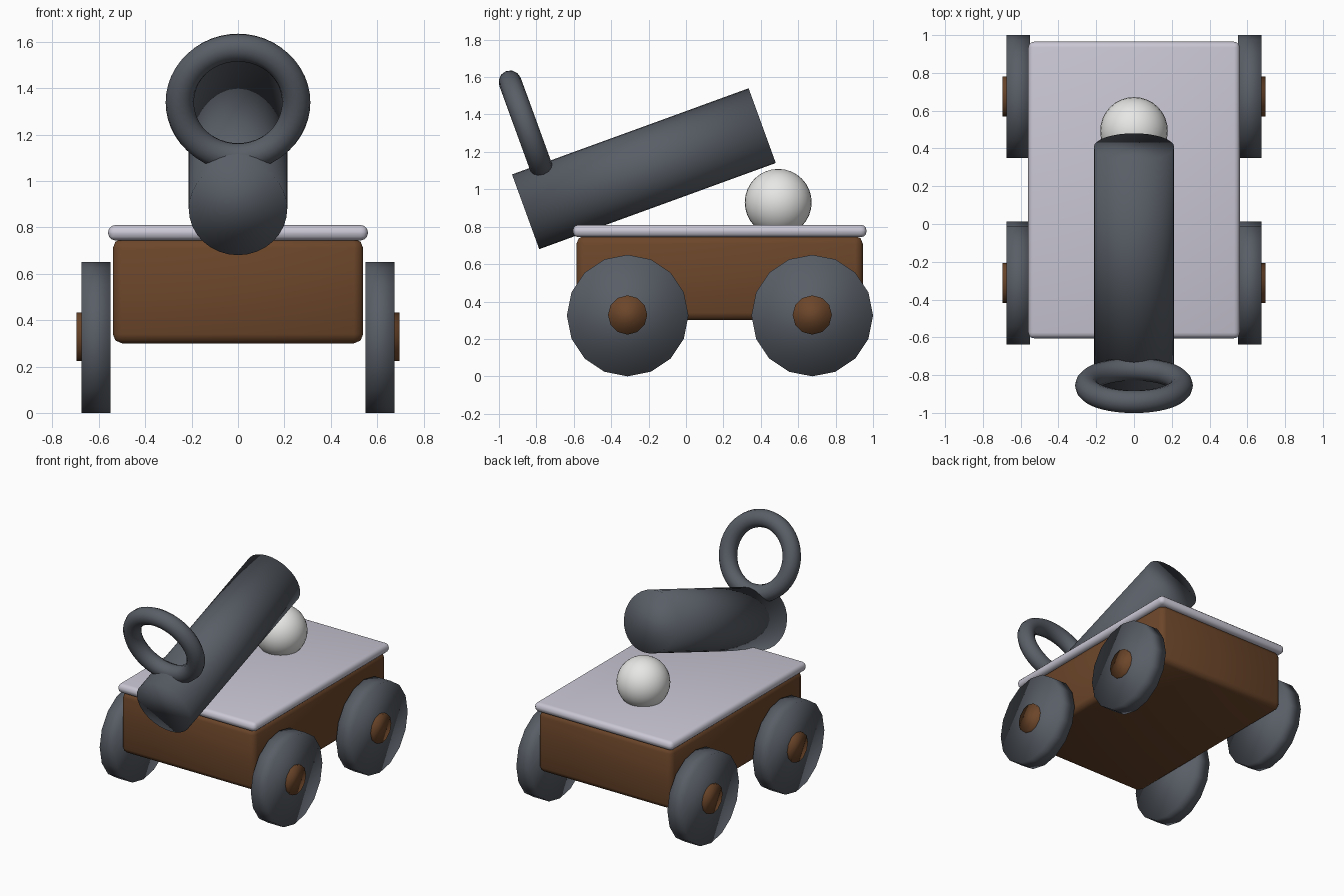
import bpy
from math import radians, pi

if "Cube" in bpy.data.objects:
    bpy.data.objects.remove(bpy.data.objects["Cube"], do_unlink=True)


def make_material(name, rgb):
    mat = bpy.data.materials.new(name)
    mat.use_nodes = True
    colour = (*rgb, 1)
    mat.diffuse_color = colour
    mat.node_tree.nodes["Principled BSDF"].inputs["Base Color"].default_value = colour
    return mat


wood = make_material("brown_wood", (0.15, 0.061, 0.023))
iron = make_material("dark_iron", (0.10, 0.113, 0.135))
deck_grey = make_material("pale_lilac_grey", (0.59, 0.57, 0.66))
ball_white = make_material("off_white", (0.8, 0.8, 0.79))


def finish(name, mat):
    """Name, colour and smooth the object just added."""
    obj = bpy.context.object
    obj.name = name
    obj.data.materials.append(mat)
    bpy.ops.object.shade_smooth()
    return obj


def rounded_box(name, size, centre, bevel, segments, mat):
    bpy.ops.mesh.primitive_cube_add(size=1, location=centre)
    bpy.context.object.scale = size
    bpy.ops.object.transform_apply(location=False, rotation=False, scale=True)
    obj = finish(name, mat)
    mod = obj.modifiers.new("rounded_edges", "BEVEL")
    mod.width, mod.segments = bevel, segments
    return obj


def cylinder(name, sides, radius, depth, centre, rotation, mat):
    bpy.ops.mesh.primitive_cylinder_add(vertices=sides, radius=radius, depth=depth,
                                        location=centre, rotation=rotation)
    return finish(name, mat)


# Cart body and deck
rounded_box("cart_body", (1.08, 1.53, 0.45), (0, 0.18, 0.525), 0.04, 2, wood)
rounded_box("deck", (1.12, 1.57, 0.066), (0, 0.18, 0.777), 0.03, 3, deck_grey)

# Wheels and hubs
for side, sx in (("left", 1), ("right", -1)):
    for end, y in (("front", -0.312), ("back", 0.675)):
        cylinder(f"{end}_{side}_wheel", 16, 0.325, 0.125,
                 (sx * 0.612, y, 0.325), (0, pi / 2, 0), iron)
        cylinder(f"{end}_{side}_hub", 12, 0.105, 0.135,
                 (sx * 0.628, y, 0.328), (0, pi / 2, 0), wood)

# Barrel, rising toward the back, with a ring standing square to its axis
tilt = radians(20)
cylinder("barrel", 32, 0.2125, 1.346, (0, -0.225, 1.11), (tilt - pi / 2, 0, 0), iron)
bpy.ops.mesh.primitive_torus_add(major_radius=0.251, minor_radius=0.061,
                                 major_segments=48, minor_segments=12,
                                 location=(0, -0.855, 1.339), rotation=(tilt - pi / 2, 0, 0))
finish("barrel_ring", iron)

# Ball resting on the deck behind the barrel
bpy.ops.mesh.primitive_uv_sphere_add(segments=32, ring_count=16, radius=0.179,
                                     location=(0, 0.493, 0.93))
finish("ball", ball_white)
